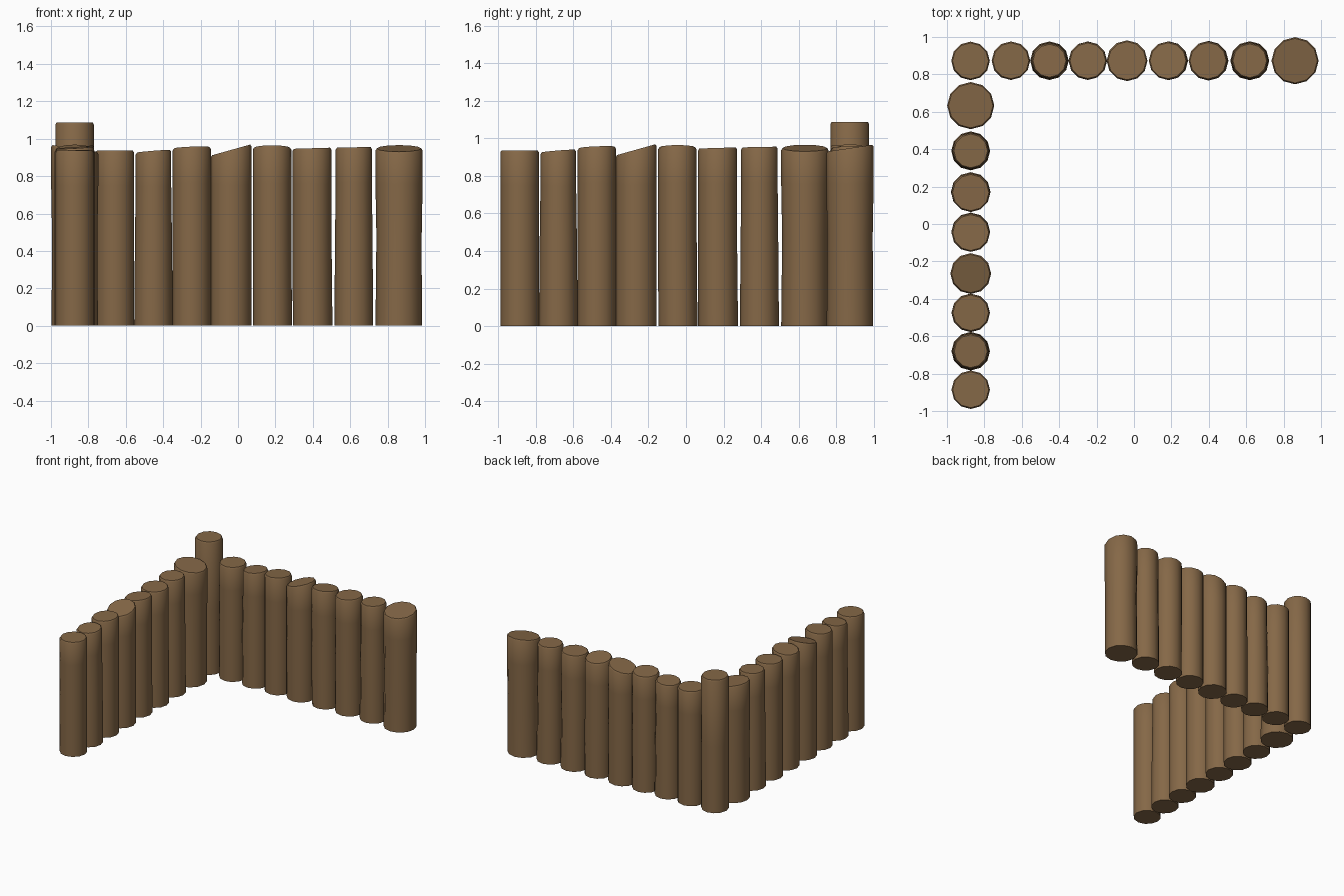
import bpy, bmesh, math

if "Cube" in bpy.data.objects:
    bpy.data.objects.remove(bpy.data.objects["Cube"])

SIDES = 12
wood = bpy.data.materials.new("brown wood")
wood.diffuse_color = (0.235, 0.138, 0.063, 1)
wood.use_nodes = True
wood.node_tree.nodes["Principled BSDF"].inputs["Base Color"].default_value = wood.diffuse_color


def log(name, place, x, y, rings, height, slope_x=0.0, slope_y=0.0):
    """Capped log. rings: (height fraction, radius, x offset); top cut on a slope."""
    bm = bmesh.new()
    loops = []
    r_top, off_top = rings[-1][1:]
    profile = rings[:-1] + [(1 - 0.012, r_top, off_top), (1, r_top - 0.007, off_top)]
    for i, (f, r, off) in enumerate(profile):
        cut = 1 if i >= len(profile) - 2 else 0
        loop = []
        for k in range(SIDES):
            a = 2 * math.pi * k / SIDES
            dx, dy = r * math.cos(a), r * math.sin(a)
            z = f * height + cut * (slope_x * dx + slope_y * dy)
            loop.append(bm.verts.new(place(x + off + dx, y + dy, z)))
        loops.append(loop)
    for lo, hi in zip(loops, loops[1:]):
        for k in range(SIDES):
            n = (k + 1) % SIDES
            bm.faces.new((lo[k], lo[n], hi[n], hi[k]))
    bm.faces.new(loops[0][::-1])
    bm.faces.new(loops[-1])
    bmesh.ops.recalc_face_normals(bm, faces=bm.faces[:])
    me = bpy.data.meshes.new(name)
    bm.to_mesh(me)
    bm.free()
    me.materials.append(wood)
    ob = bpy.data.objects.new(name, me)
    bpy.context.collection.objects.link(ob)
    bpy.context.view_layer.objects.active = ob
    ob.select_set(True)
    bpy.ops.object.shade_smooth_by_angle(angle=math.radians(40))
    ob.select_set(False)


# x, bottom radius, middle radius, top radius, top x shift, height, slope x, slope y
wall = [
    (-0.658, 0.103, 0.103, 0.103, 0.000, 0.936, 0.00, 0.00),
    (-0.452, 0.103, 0.099, 0.095, 0.000, 0.933, 0.08, -0.03),
    (-0.247, 0.103, 0.103, 0.102, 0.000, 0.952, 0.04, -0.06),
    (-0.037, 0.109, 0.109, 0.109, 0.000, 0.940, 0.28, 0.00),
    (0.185, 0.104, 0.103, 0.103, -0.003, 0.952, 0.00, -0.13),
    (0.399, 0.106, 0.104, 0.104, -0.003, 0.949, 0.03, 0.00),
    (0.619, 0.104, 0.100, 0.097, 0.000, 0.954, 0.02, 0.00),
    (0.859, 0.124, 0.121, 0.126, 0.002, 0.948, 0.00, 0.15),
]


def back(x, y, z):
    return (x, y, z)


def left(x, y, z):
    # same wall turned a quarter turn
    return (-y, x - 0.228, z)


# two palisade walls
for side, place in (("back", back), ("left", left)):
    for i, (x, rb, rm, rt, off, h, sx, sy) in enumerate(wall):
        rings = [(0, rb, 0), (0.5, rm, off), (0.8, rt, off), (1, rt, off)]
        log(f"{side}_log_{i + 1}", place, x, 0.873, rings, h, sx, sy)

# taller corner post
log("corner_post", back, -0.874, 0.872,
    [(0, 0.103, 0), (0.5, 0.103, 0), (1, 0.103, 0)], 1.088)
